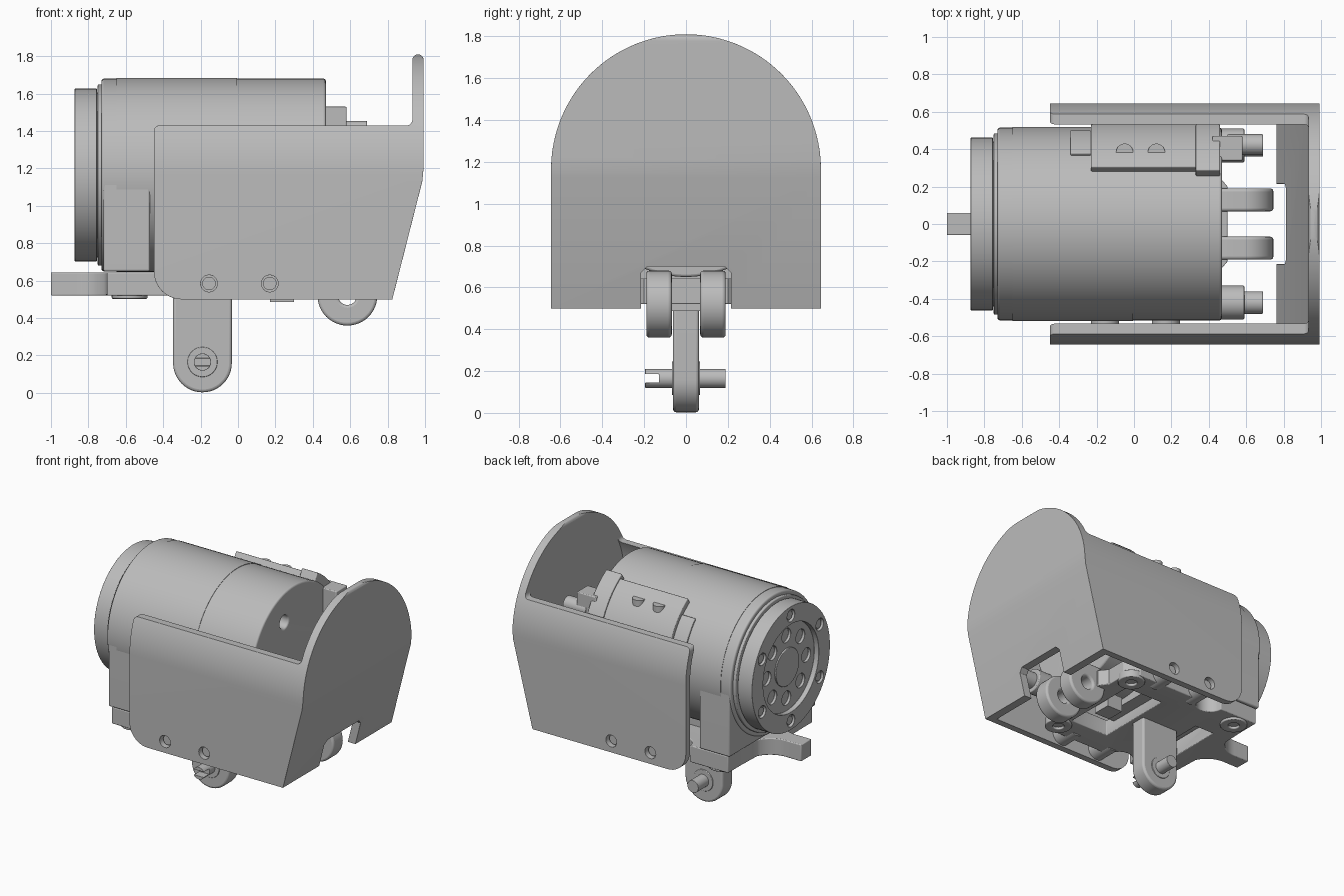
import bpy, bmesh, math
from mathutils import Matrix, Vector

old = bpy.data.objects.get("Cube")
if old:
    bpy.data.objects.remove(old, do_unlink=True)

grey = bpy.data.materials.new("Plain grey")
grey.use_nodes = True
grey.diffuse_color = (0.5, 0.5, 0.5, 1)
grey.node_tree.nodes["Principled BSDF"].inputs["Base Color"].default_value = (0.5, 0.5, 0.5, 1)

AXIS_Z = 1.165  # height of the motor axis

# Local (u, v, w) to world: w runs along the named axis
FRAMES = {"x": lambda u, v, w: (w, u, v),
          "y": lambda u, v, w: (u, w, v),
          "z": lambda u, v, w: (u, v, w)}


def arc(cu, cv, r, a0, a1, n=24):
    steps = [math.radians(a0 + (a1 - a0) * i / n) for i in range(n + 1)]
    return [(cu + r * math.cos(a), cv + r * math.sin(a)) for a in steps]


def select(obj):
    bpy.ops.object.select_all(action="DESELECT")
    obj.select_set(True)
    bpy.context.view_layer.objects.active = obj


def prism(name, axis, outline, lo, hi, bevel=0.0, smooth=True):
    """Extrude a closed outline along an axis."""
    bm = bmesh.new()
    place = FRAMES[axis]
    face = bm.faces.new([bm.verts.new(place(u, v, lo)) for u, v in outline])
    out = bmesh.ops.extrude_face_region(bm, geom=[face])
    shift = Vector(place(0, 0, hi - lo))
    bmesh.ops.translate(bm, verts=[g for g in out["geom"] if isinstance(g, bmesh.types.BMVert)], vec=shift)
    bmesh.ops.recalc_face_normals(bm, faces=bm.faces)
    mesh = bpy.data.meshes.new(name)
    bm.to_mesh(mesh)
    bm.free()
    mesh.materials.append(grey)
    obj = bpy.data.objects.new(name, mesh)
    bpy.context.collection.objects.link(obj)
    if bevel:
        round_edges(obj, bevel)
    if smooth:
        select(obj)
        bpy.ops.object.shade_smooth_by_angle(angle=math.radians(35))
    return obj


def round_edges(obj, width):
    mod = obj.modifiers.new("Rounded edges", "BEVEL")
    mod.width = width
    mod.segments = 3
    mod.limit_method = "ANGLE"
    mod.angle_limit = math.radians(40)


def rod(name, axis, cu, cv, r, lo, hi, bevel=0.0, n=48):
    return prism(name, axis, arc(cu, cv, r, 0, 360, n)[:-1], lo, hi, bevel)


def rect(u0, v0, u1, v1):
    return [(u0, v0), (u1, v0), (u1, v1), (u0, v1)]


def combine(obj, other, operation="DIFFERENCE"):
    """Apply a boolean and discard the tool."""
    mod = obj.modifiers.new("Cut", "BOOLEAN")
    mod.object, mod.operation, mod.solver = other, operation, "EXACT"
    select(obj)
    bpy.ops.object.modifier_apply(modifier=mod.name)
    bpy.data.objects.remove(other, do_unlink=True)


def arch(r, bottom):
    return [(r, bottom)] + arc(0, AXIS_Z, r, 0, 180, 64) + [(-r, bottom)]


# Outer cover: arched section trimmed by the side silhouette, then hollowed
cover = prism("cover", "x", arch(0.645, 0.5), -0.6, 1.1)
side = (arc(-0.30, 0.65, 0.15, 180, 270, 10) + [(0.825, 0.5), (0.985, 1.13), (0.992, 1.2)]
        + arc(0.962, 1.78, 0.03, 0, 180, 10) + [(0.932, 1.46)]
        + arc(0.902, 1.46, 0.03, 0, -90, 6) + arc(-0.42, 1.40, 0.03, 90, 180, 6))
combine(cover, prism("trim", "y", side, -1, 1), "INTERSECT")
hollow = prism("hollow", "x", arch(0.595, 0.3), -0.8, 1.2)
inside = [(-0.7, 0.3), (0.71, 0.3), (0.925, 1.13), (0.932, 1.2), (0.932, 2), (-0.7, 2)]
combine(hollow, prism("inside", "y", inside, -1, 1), "INTERSECT")
combine(cover, hollow)
combine(cover, prism("notch", "x", [(-0.215, 0.4), (0.215, 0.4), (0.215, 0.67), (0.185, 0.7),
                                    (-0.185, 0.7), (-0.215, 0.67)], 0.6, 1.1))
for x in (-0.155, 0.17):
    combine(cover, rod("screw_hole", "y", x, 0.585, 0.045, -1, 1, n=24))
round_edges(cover, 0.012)
select(cover)
bpy.ops.object.shade_smooth_by_angle(angle=math.radians(35))

# Motor body and its front mounting block
rod("motor_drum", "x", 0, AXIS_Z, 0.515, -0.73, 0.47, 0.012, 96)
rod("drum_rear_band", "x", 0, AXIS_Z, 0.518, -0.65, -0.005, 0, 96)
prism("mounting_block", "x", arch(0.512, 0.65), -0.72, -0.47, 0.01)
rod("front_neck", "x", 0, AXIS_Z, 0.485, -0.75, -0.72, 0.006, 96)
rod("front_groove", "x", 0, AXIS_Z, 0.44, -0.77, -0.74, 0, 64)

# Front flange with recessed face
flange = rod("front_flange", "x", 0, AXIS_Z, 0.463, -0.873, -0.755, 0, 96)
combine(flange, rod("recess", "x", 0, AXIS_Z, 0.33, -1, -0.835, 0, 64))
for i in range(6):
    a = math.radians(60 * i + 30)
    combine(flange, rod("bolt_hole", "x", 0.395 * math.cos(a), AXIS_Z + 0.395 * math.sin(a), 0.045, -1, -0.85, 0, 20))
for i in range(8):
    a = math.radians(45 * i)
    combine(flange, rod("port", "x", 0.235 * math.cos(a), AXIS_Z + 0.235 * math.sin(a), 0.052, -1, -0.815, 0, 20))
round_edges(flange, 0.01)
select(flange)
bpy.ops.object.shade_smooth_by_angle(angle=math.radians(35))
for i in range(6):
    a = math.radians(60 * i + 30)
    rod("flange_bolt", "x", 0.395 * math.cos(a), AXIS_Z + 0.395 * math.sin(a), 0.032, -0.862, -0.84, 0, 20)
rod("flange_hub", "x", 0, AXIS_Z, 0.14, -0.845, -0.82, 0.004)


# Curved connector housing on the upper back of the drum
def saddle(name, r, a0, a1, x0, x1):
    return prism(name, "x", arc(0, AXIS_Z, r, a0, a1) + arc(0, AXIS_Z, 0.49, a1, a0), x0, x1, 0.006)


saddle("connector_cover", 0.56, 18, 57, -0.23, 0.34)
saddle("connector_front_tab", 0.535, 20, 45, -0.34, -0.23)
saddle("connector_rear_flange", 0.575, 22, 60, 0.33, 0.46)
prism("connector_plug", "x", rect(0.34, 1.33, 0.47, 1.53), 0.42, 0.58, 0.006)
rod("plug_pin", "x", 0.425, 1.4, 0.055, 0.5, 0.69, 0.005)
for y in (-0.05, 0.12):
    rod("cover_mark", "z", y, 0.385, 0.045, 1.53, 1.575, 0)

# Rear end details
combine(bpy.data.objects["motor_drum"], rod("rear_hole", "x", -0.12, 1.45, 0.05, 0.4, 0.6, 0, 24))
for y in (-0.42, 0.42):
    rod("rear_standoff", "x", y, 0.8, 0.09, 0.3, 0.59, 0.006)
    rod("rear_pin", "x", y, 0.8, 0.06, 0.5, 0.69, 0.006)

# Base plate with scalloped nose and windows
half = [(-1.0, 0.06), (-0.87, 0.06)] + arc(-0.87, 0.24, 0.18, -90, -25, 10)[1:] + \
       [(-0.70, 0.35), (-0.70, 0.5), (-0.42, 0.5)] + arc(-0.28, 0.5, 0.1, 180, 360, 10) + \
       [(0.36, 0.5), (0.45, 0.42), (0.45, 0.26), (0.5, 0.2)]
plate = prism("base_plate", "z", half + [(x, -y) for x, y in reversed(half)], 0.52, 0.645)
for box in (rect(0.0, -0.3, 0.32, 0.3), rect(-0.56, -0.2, -0.4, 0.2)):
    combine(plate, prism("window", "z", box, 0.4, 0.8))
round_edges(plate, 0.006)
prism("cradle", "z", rect(-0.4, -0.22, 0.1, 0.22), 0.6, 0.7)
prism("underside_tab", "z", rect(0.17, -0.07, 0.3, 0.07), 0.487, 0.6)

# Side spacers, recessed screws and underside bosses
for s in (-1, 1):
    for x in (-0.155, 0.17):
        lo, hi = sorted((s * 0.42, s * 0.6))
        rod("side_spacer", "y", x, 0.585, 0.075, lo, hi, 0.004)
        lo, hi = sorted((s * 0.59, s * 0.615))
        rod("side_screw", "y", x, 0.585, 0.036, lo, hi, 0, 20)
    for x in (-0.58, 0.36):
        boss = rod("underside_boss", "z", x, s * 0.4, 0.095, 0.503, 0.56, 0.006)
        combine(boss, rod("boss_hole", "z", x, s * 0.4, 0.04, 0.4, 0.54, 0, 20))

# Rear clevis lugs with cross hole and bridge
for s in (-1, 1):
    lo, hi = sorted((s * 0.068, s * 0.19))
    lug = prism("clevis_lug", "y", arc(0.585, 0.52, 0.16, -90, 90) + arc(0.5, 0.6, 0.08, 90, 100, 2)
                + [(0.36, 0.66), (0.36, 0.54)] + arc(0.585, 0.52, 0.16, 180, 270, 12)[:-1], lo, hi)
    combine(lug, rod("lug_hole", "y", 0.585, 0.52, 0.05, -1, 1, n=24))
    round_edges(lug, 0.015)
    select(lug)
    bpy.ops.object.shade_smooth_by_angle(angle=math.radians(35))
prism("clevis_bridge", "y", rect(0.36, 0.53, 0.48, 0.645), -0.1, 0.1, 0.01)

# Hanging leg with slotted pin
prism("hanging_leg", "y", arc(-0.19, 0.16, 0.157, 180, 360) + [(-0.033, 0.6), (-0.347, 0.6)], -0.062, 0.062, 0.015)
rod("pin_collar", "y", -0.19, 0.165, 0.08, -0.068, 0.068, 0.004)
pin = rod("leg_pin", "y", -0.19, 0.165, 0.046, -0.195, 0.19, 0)
combine(pin, prism("slot", "x", rect(-0.3, 0.145, -0.13, 0.185), -0.4, 0.1))
round_edges(pin, 0.005)
select(pin)
bpy.ops.object.shade_smooth_by_angle(angle=math.radians(35))
